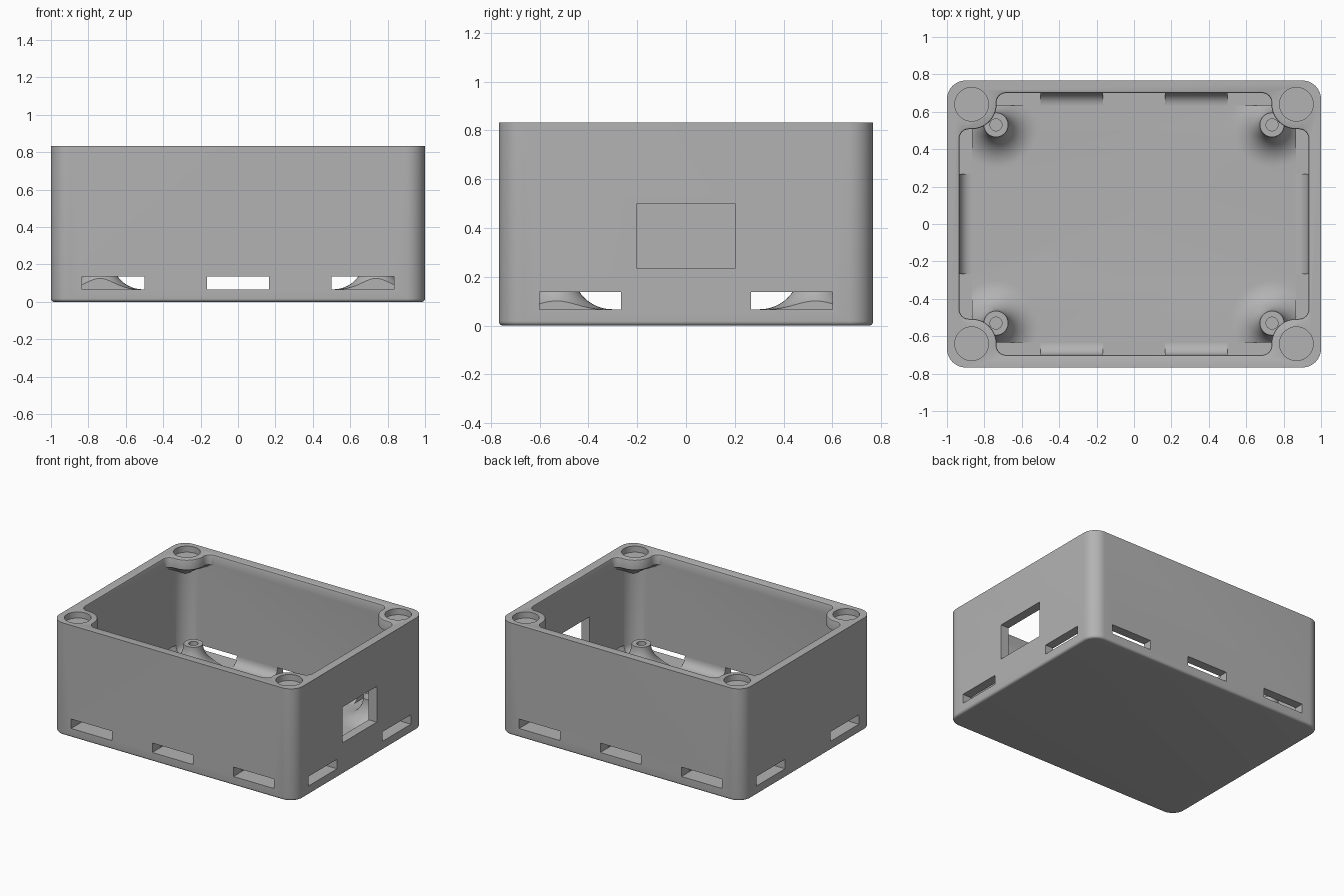
import bpy, bmesh
from math import sin, cos, pi, radians
from mathutils import Matrix, Vector

if "Cube" in bpy.data.objects:
    bpy.data.objects.remove(bpy.data.objects["Cube"], do_unlink=True)

HX, HY, TOP = 1.0, 0.767, 0.833      # outer half sizes and height
WALL = 0.067
IX, IY = HX - WALL, HY - WALL        # inner half sizes
PX, PY, PR = 0.868, 0.64, 0.133      # corner post centre and radius

grey = bpy.data.materials.new("light_grey")
grey.use_nodes = True
COLOUR = (0.45, 0.45, 0.45, 1)
grey.diffuse_color = COLOUR
grey.node_tree.nodes["Principled BSDF"].inputs["Base Color"].default_value = COLOUR


def finish(bm, name):
    bmesh.ops.recalc_face_normals(bm, faces=bm.faces)
    mesh = bpy.data.meshes.new(name)
    bm.to_mesh(mesh)
    bm.free()
    mesh.materials.append(grey)
    obj = bpy.data.objects.new(name, mesh)
    bpy.context.collection.objects.link(obj)
    return obj


def box(name, lo, hi, corner=0, base=0):
    """Box with optional rounded upright edges and rounded bottom edges."""
    lo, hi = Vector(lo), Vector(hi)
    bm = bmesh.new()
    bmesh.ops.create_cube(bm, size=1)
    for v in bm.verts:
        v.co = (lo + hi) / 2 + v.co * (hi - lo)
    if corner:
        up = [e for e in bm.edges if abs(e.verts[0].co.z - e.verts[1].co.z) > 0.1]
        bmesh.ops.bevel(bm, geom=up, offset=corner, segments=12, profile=0.5, affect='EDGES')
    if base:
        low = [e for e in bm.edges if all(v.co.z < lo.z + 0.001 for v in e.verts)]
        bmesh.ops.bevel(bm, geom=low, offset=base, segments=6, profile=0.5, affect='EDGES')
    return finish(bm, name)


def arc(cx, cy, r, a, b, n):
    return [(cx + r * cos(radians(a + (b - a) * i / n)),
             cy + r * sin(radians(a + (b - a) * i / n))) for i in range(n + 1)]


def combine(target, tool, operation):
    """Apply a boolean, then discard the tool."""
    mod = target.modifiers.new("combine", 'BOOLEAN')
    mod.object, mod.operation, mod.solver = tool, operation, 'EXACT'
    graph = bpy.context.evaluated_depsgraph_get()
    graph.update()
    mesh = bpy.data.meshes.new_from_object(target.evaluated_get(graph))
    target.modifiers.clear()
    target.data = mesh
    bpy.data.objects.remove(tool, do_unlink=True)


def corner_post(sx, sy):
    """Screw post that tapers down into the inner corner."""
    f = 0.05
    outline = ([(0.96, 0.73), (PX - PR - f, 0.73)]
               + arc(PX - PR - f, IY - f, f, 90, 0, 6)
               + arc(PX, PY, PR, 180, 270, 14)
               + arc(IX - f, PY - PR - f, f, 90, 0, 6)
               + [(0.96, PY - PR - f)])
    bm = bmesh.new()
    rings = []
    for z, k in ((TOP, 1), (0.76, 1), (0.62, 0.08)):
        rings.append([bm.verts.new((sx * (0.95 + (x - 0.95) * k),
                                    sy * (0.72 + (y - 0.72) * k), z)) for x, y in outline])
    for a, b in zip(rings, rings[1:]):
        for i in range(len(a)):
            j = (i + 1) % len(a)
            bm.faces.new((a[i], a[j], b[j], b[i]))
    bm.faces.new(rings[0])
    bm.faces.new(rings[-1])
    return finish(bm, "corner_post")


def standoff(sx, sy):
    """Hollow board support with a flared foot."""
    r, flare = 0.065, 0.163
    top = WALL + flare
    profile = ([(0, 0.1), (0.032, 0.1), (0.032, top)]
               + arc(r + flare, top, flare, 180, 270, 12)
               + [(r + flare, 0.03), (0, 0.03)])
    bm = bmesh.new()
    verts = [bm.verts.new((x, 0, z)) for x, z in profile]
    edges = [bm.edges.new(p) for p in zip(verts, verts[1:])]
    bmesh.ops.spin(bm, geom=verts + edges, cent=(0, 0, 0), axis=(0, 0, 1),
                   angle=2 * pi, steps=40)
    bmesh.ops.remove_doubles(bm, verts=bm.verts, dist=0.0005)
    bmesh.ops.translate(bm, verts=bm.verts, vec=(sx * 0.738, sy * 0.53, 0))
    return finish(bm, "standoff")


def screw_hole(sx, sy):
    bm = bmesh.new()
    bmesh.ops.create_cone(bm, cap_ends=True, segments=40, radius1=0.09, radius2=0.09,
                          depth=0.1, matrix=Matrix.Translation((sx * PX, sy * PY, TOP + 0.005)))
    return finish(bm, "screw_hole")


# Hollow case
case = box("enclosure_case", (-HX, -HY, 0), (HX, HY, TOP), 0.1, 0.018)
combine(case, box("cavity", (-IX, -IY, WALL), (IX, IY, 1.0), 0.13, WALL - 0.002), 'DIFFERENCE')

# Posts and standoffs in all four corners
corners = [(sx, sy) for sx in (-1, 1) for sy in (-1, 1)]
for c in corners:
    combine(case, corner_post(*c), 'UNION')
    combine(case, standoff(*c), 'UNION')

# Soften the inner rim
bm = bmesh.new()
bm.from_mesh(case.data)
bmesh.ops.remove_doubles(bm, verts=bm.verts, dist=0.0005)
bmesh.ops.dissolve_limit(bm, angle_limit=0.002, verts=bm.verts, edges=bm.edges)
rim = [e for e in bm.edges if len(e.link_faces) == 2 and e.calc_face_angle(0) > 1
       and all(v.co.z > TOP - 0.001 and abs(v.co.x) < IX + 0.005 and abs(v.co.y) < IY + 0.005
               for v in e.verts)
       and not all(abs(v.co.x) > PX + 0.03 and abs(v.co.y) > PY + 0.02 for v in e.verts)]
bmesh.ops.bevel(bm, geom=rim, offset=0.009, segments=2, profile=0.5, affect='EDGES')
bm.to_mesh(case.data)
bm.free()

# Screw holes in the posts
for c in corners:
    combine(case, screw_hole(*c), 'DIFFERENCE')

# Vent slots: three on each long side, two on each short side
for s in (-1, 1):
    for x in (-0.667, 0, 0.667):
        y = sorted((s * (IY - WALL), s * 0.85))
        combine(case, box("slot", (x - 0.167, y[0], WALL), (x + 0.167, y[1], 0.137)), 'DIFFERENCE')
    for y in (-0.433, 0.433):
        x = sorted((s * (IX - WALL), s * 1.1))
        combine(case, box("slot", (x[0], y - 0.167, WALL), (x[1], y + 0.167, 0.137)), 'DIFFERENCE')

# Connector window on the left wall
combine(case, box("window", (0.85, -0.2, 0.235), (1.1, 0.2, 0.5)), 'DIFFERENCE')

bpy.context.view_layer.objects.active = case
case.select_set(True)
bpy.ops.object.shade_smooth_by_angle(angle=radians(35))
